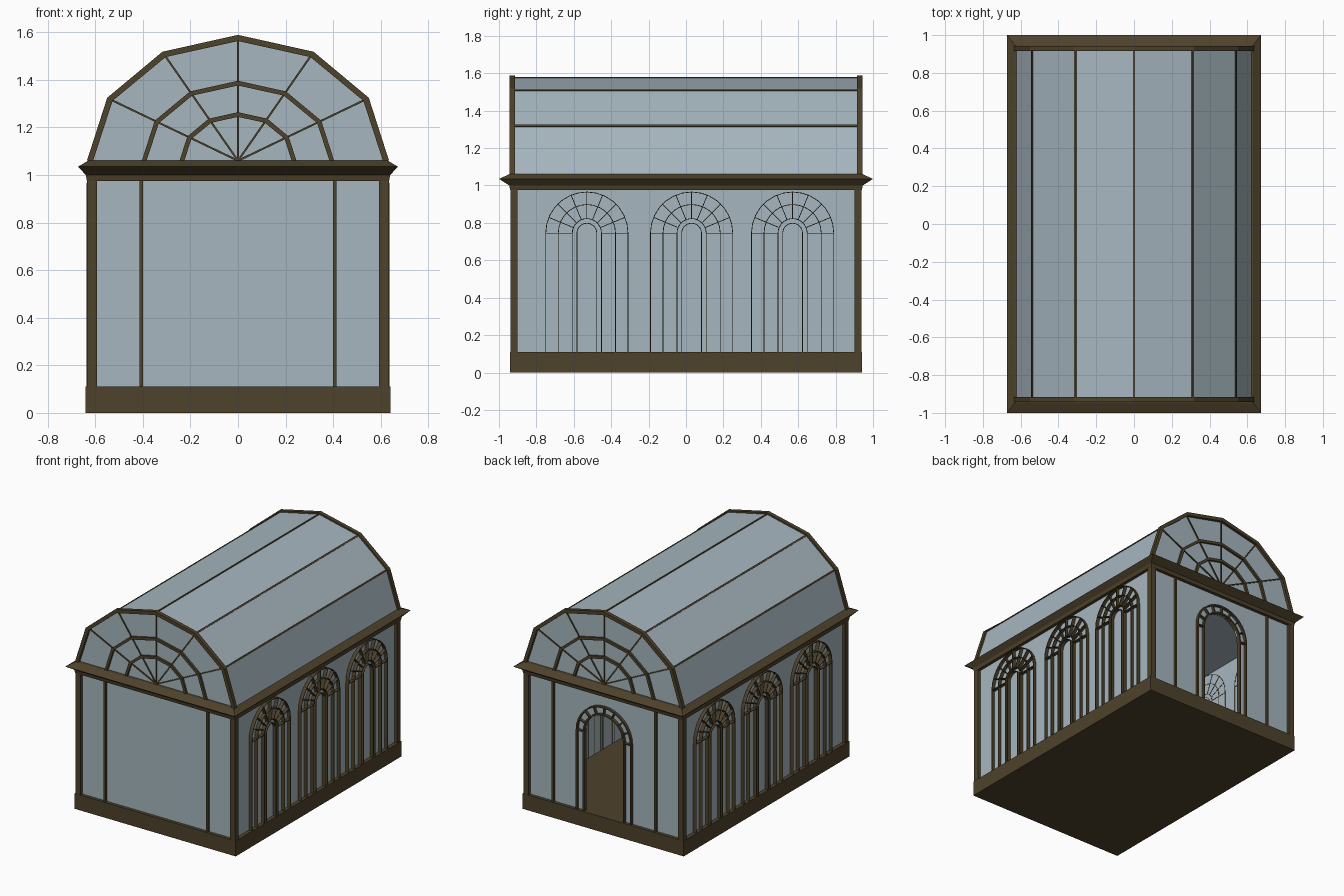
import bpy, bmesh, math

cube = bpy.data.objects.get("Cube")
if cube:
    bpy.data.objects.remove(cube, do_unlink=True)


def material(name, rgb):
    m = bpy.data.materials.new(name)
    m.use_nodes = True
    m.diffuse_color = (*rgb, 1)
    m.node_tree.nodes["Principled BSDF"].inputs["Base Color"].default_value = (*rgb, 1)
    return m


GLASS = material("pale blue glass", (0.38, 0.47, 0.52))
BRONZE = material("dark bronze", (0.075, 0.054, 0.024))


def finish(name, bm, mat):
    bmesh.ops.recalc_face_normals(bm, faces=bm.faces)
    mesh = bpy.data.meshes.new(name)
    bm.to_mesh(mesh)
    bm.free()
    mesh.materials.append(mat)
    obj = bpy.data.objects.new(name, mesh)
    bpy.context.collection.objects.link(obj)
    return obj


def prisms(name, mat, profiles, axis, d0, d1):
    """Extrude flat profiles (u, z) along axis 'x' or 'y' from d0 to d1."""
    bm = bmesh.new()
    for prof in profiles:
        rings = []
        for d in (d0, d1):
            rings.append([bm.verts.new((d, u, z) if axis == "x" else (u, d, z)) for u, z in prof])
            bm.faces.new(rings[-1])
        n = len(prof)
        for i in range(n):
            j = (i + 1) % n
            bm.faces.new((rings[0][i], rings[0][j], rings[1][j], rings[1][i]))
    return finish(name, bm, mat)


def rect(u0, u1, z0, z1):
    return [(u0, z0), (u1, z0), (u1, z1), (u0, z1)]


def arc(cu, cz, ru, rz, n):
    return [(cu + ru * math.cos(math.pi * i / n), cz + rz * math.sin(math.pi * i / n))
            for i in range(n + 1)]


def band(cu, cz, ru, rz, w, n):
    """Arch shaped strip, w wide, inside the given radii."""
    return arc(cu, cz, ru, rz, n) + arc(cu, cz, ru - w, rz - w, n)[::-1]


def bar(p, q, w):
    du, dz = q[0] - p[0], q[1] - p[1]
    k = w / 2 / math.hypot(du, dz)
    a, b = -dz * k, du * k
    return [(p[0] + a, p[1] + b), (q[0] + a, q[1] + b), (q[0] - a, q[1] - b), (p[0] - a, p[1] - b)]


def spokes(cu, cz, r0, r1, n, w):
    return [bar(p, q, w) for p, q in zip(arc(cu, cz, r0, r0, n), arc(cu, cz, r1, r1, n))]


def loft(name, mat, levels):
    """Stack of rectangles (z, half x, half y) joined into a solid."""
    bm = bmesh.new()
    rings = [[bm.verts.new((sx * hx, sy * hy, z)) for sx, sy in ((-1, -1), (1, -1), (1, 1), (-1, 1))]
             for z, hx, hy in levels]
    bm.faces.new(rings[0])
    bm.faces.new(rings[-1])
    for a, b in zip(rings, rings[1:]):
        for i in range(4):
            j = (i + 1) % 4
            bm.faces.new((a[i], a[j], b[j], b[i]))
    return finish(name, bm, mat)


WX, WY = 0.612, 0.917      # outer faces of the glass walls
BASE, EAVE, SPRING = 0.11, 0.98, 1.06

# Plinth, cornice and ceiling
loft("plinth", BRONZE, [(0, 0.64, 0.94), (BASE, 0.64, 0.94)])
loft("cornice", BRONZE, [(0.975, 0.635, 0.94), (1.0, 0.64, 0.945),
                         (1.035, 0.672, 1.0), (SPRING, 0.63, 0.945)])
loft("ceiling", GLASS, [(0.965, WX - 0.005, WY - 0.005), (EAVE, WX - 0.005, WY - 0.005)])

# Glass walls, with an arched doorway through the back
DOOR_Z, DOOR_R, DOOR_OUT = 0.68, 0.155, 0.22
for s, side in ((1, "left"), (-1, "right")):
    prisms(side + "_wall", GLASS, [rect(-WY, WY, BASE, EAVE)], "x", s * WX, s * (WX - 0.01))
prisms("front_wall", GLASS, [rect(-WX, WX, BASE, EAVE)], "y", -WY, -WY + 0.01)
opening = [(WX, BASE), (DOOR_R, BASE)] + arc(0, DOOR_Z, DOOR_R, DOOR_R, 16)
opening += [(-DOOR_R, BASE), (-WX, BASE), (-WX, EAVE), (WX, EAVE)]
prisms("back_wall", GLASS, [opening], "y", WY - 0.01, WY)

# Door surround
surround = [band(0, DOOR_Z, r, r, 0.01, 16) for r in (DOOR_OUT, DOOR_R + 0.01)]
surround += spokes(0, DOOR_Z, DOOR_R, DOOR_OUT, 8, 0.008)
for s in (-1, 1):
    for r in (DOOR_OUT - 0.005, DOOR_R + 0.005):
        surround.append(rect(s * r - 0.005, s * r + 0.005, BASE, DOOR_Z))
prisms("door_surround", BRONZE, surround, "y", WY - 0.012, 0.937)

# Arched tracery: thin deep fins on both long walls
SILL = 0.745
RADII = (0.222, 0.155, 0.08, 0.055)
fins = []
for c in (-0.53, 0.03, 0.57):
    for r in RADII:
        fins.append(band(c, SILL, r, r, 0.004, 14))
        for s in (-1, 1):
            u = c + s * (r - 0.002)
            fins.append(rect(u - 0.002, u + 0.002, BASE, SILL))
    fins += spokes(c, SILL, RADII[2], RADII[0], 8, 0.004)
for s, side in ((1, "left"), (-1, "right")):
    prisms(side + "_window_tracery", BRONZE, fins, "x", s * (WX - 0.012), s * 0.637)

# Corner posts and the slim posts of the end walls
for sx in (-1, 1):
    for sy in (-1, 1):
        tag = ("left" if sx > 0 else "right") + ("_back" if sy > 0 else "_front")
        u = sorted((sx * 0.592, sx * 0.634))
        prisms(tag + "_corner_post", BRONZE, [rect(*u, BASE, EAVE)], "y", sy * 0.9, sy * 0.939)
        u = sorted((sx * 0.4, sx * 0.415))
        prisms(tag + "_slim_post", BRONZE, [rect(*u, BASE, EAVE)], "y", sy * 0.91, sy * 0.932)

# Faceted barrel roof with seams along its ridges
RX, RZ, SEG = 0.622, 0.517, 6
roof = arc(0, SPRING, RX, RZ, SEG)
prisms("barrel_roof", GLASS, [roof], "y", -0.922, 0.922)
seams = [bar((u * 0.985, SPRING + (z - SPRING) * 0.985),
             (u * 1.006, SPRING + (z - SPRING) * 1.006), 0.011) for u, z in roof[1:-1]]
prisms("roof_seams", BRONZE, seams, "y", -0.92, 0.92)

# Gable ends: heavy arch, two inner arches and radiating bars
inner = [band(0, SPRING, RX * k, RZ * k, 0.02, SEG) for k in (0.65, 0.395)]
rays = [bar((0, SPRING), p, 0.008) for p in roof[1:-1]]
for s, end in ((-1, "front"), (1, "back")):
    prisms(end + "_gable_arch", BRONZE, [band(0, SPRING, 0.635, 0.529, 0.026, SEG)],
           "y", s * 0.915, s * 0.943)
    prisms(end + "_gable_rings", BRONZE, inner, "y", s * 0.915, s * 0.937)
    prisms(end + "_gable_rays", BRONZE, rays, "y", s * 0.915, s * 0.929)
